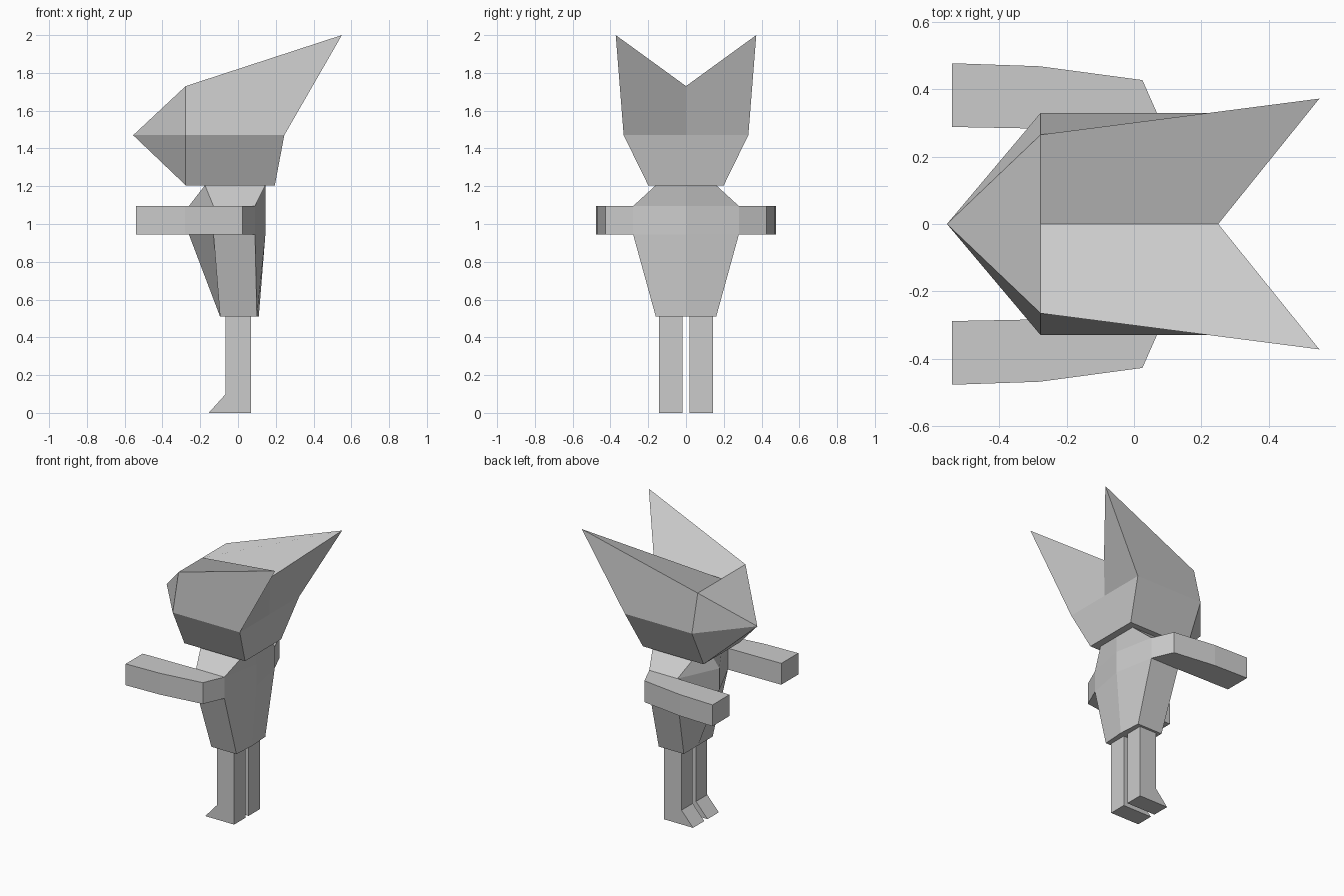
import bpy
import bmesh
from mathutils import Vector

cube = bpy.data.objects.get("Cube")
if cube:
    bpy.data.objects.remove(cube, do_unlink=True)

grey = bpy.data.materials.new("plain grey")
grey.use_nodes = True
grey.diffuse_color = (0.6, 0.6, 0.6, 1)
grey.node_tree.nodes["Principled BSDF"].inputs["Base Color"].default_value = (0.6, 0.6, 0.6, 1)


def add_part(name, bm):
    mesh = bpy.data.meshes.new(name)
    bm.to_mesh(mesh)
    bm.free()
    mesh.materials.append(grey)
    obj = bpy.data.objects.new(name, mesh)
    bpy.context.collection.objects.link(obj)
    return obj


def prism(name, outline, offset):
    """Extrude a flat outline along an offset vector."""
    bm = bmesh.new()
    face = bm.faces.new([bm.verts.new(p) for p in outline])
    result = bmesh.ops.extrude_face_region(bm, geom=[face], use_keep_orig=True)
    moved = [v for v in result["geom"] if isinstance(v, bmesh.types.BMVert)]
    bmesh.ops.translate(bm, verts=moved, vec=Vector(offset))
    bmesh.ops.recalc_face_normals(bm, faces=bm.faces)
    return add_part(name, bm)


# Head: one faceted half with a swept-back spike, mirrored across the middle
points = {
    "nose": (-0.555, 0, 1.47), "crown": (-0.277, 0, 1.73),
    "notch": (0.25, 0, 1.73), "nape": (0.245, 0, 1.47),
    "base": (0.195, 0, 1.205), "chin": (-0.277, 0, 1.205),
    "temple": (-0.277, 0.265, 1.73), "cheek": (-0.277, 0.33, 1.47),
    "jaw": (-0.277, 0.2, 1.205), "tip": (0.55, 0.372, 2.0),
    "rear_cheek": (0.245, 0.33, 1.47), "rear_jaw": (0.195, 0.2, 1.205),
}
facets = [
    "crown notch tip temple", "temple tip rear_cheek cheek",
    "cheek rear_cheek rear_jaw jaw", "notch nape rear_cheek tip",
    "nape base rear_jaw rear_cheek", "chin jaw rear_jaw base",
    "nose crown temple", "nose temple cheek", "nose cheek jaw", "nose jaw chin",
]
bm = bmesh.new()
corner = {key: bm.verts.new(p) for key, p in points.items()}
for facet in facets:
    bm.faces.new([corner[key] for key in facet.split()])
head = add_part("head", bm)
mirror = head.modifiers.new("mirror", "MIRROR")
mirror.use_axis = (False, True, False)

# Body: six-sided rings, given as height, half width, then
# chest centre, chest corner, back corner, back centre
rings = [
    (0.51, 0.16, -0.095, -0.095, 0.10, 0.11),
    (0.945, 0.28, -0.26, -0.13, 0.09, 0.145),
    (1.095, 0.28, -0.26, -0.13, 0.09, 0.145),
    (1.205, 0.16, -0.175, -0.175, 0.145, 0.145),
]
bm = bmesh.new()
loops = []
for z, w, chest, chest_side, back_side, back in rings:
    ring = [(chest, 0), (chest_side, -w), (back_side, -w),
            (back, 0), (back_side, w), (chest_side, w)]
    loops.append([bm.verts.new((x, y, z)) for x, y in ring])
for low, high in zip(loops, loops[1:]):
    for i in range(6):
        j = (i + 1) % 6
        bm.faces.new((low[i], low[j], high[j], high[i]))
bm.faces.new(loops[0])
bm.faces.new(loops[-1])
bmesh.ops.recalc_face_normals(bm, faces=bm.faces)
add_part("body", bm)

# Arms and legs, one pair on each side of the middle
arm = [(0.09, 0.28), (0.025, 0.427), (-0.28, 0.468), (-0.54, 0.477),
       (-0.54, 0.288), (-0.28, 0.283), (-0.13, 0.28)]
leg = [(0.07, 0), (0.07, 0.51), (-0.065, 0.51), (-0.065, 0.1), (-0.155, 0)]
for label, side in (("front", -1), ("back", 1)):
    prism(label + "_arm", [(x, side * y, 0.945) for x, y in arm], (0, 0, 0.15))
    prism(label + "_leg", [(x, side * 0.018, z) for x, z in leg], (0, side * 0.125, 0))
